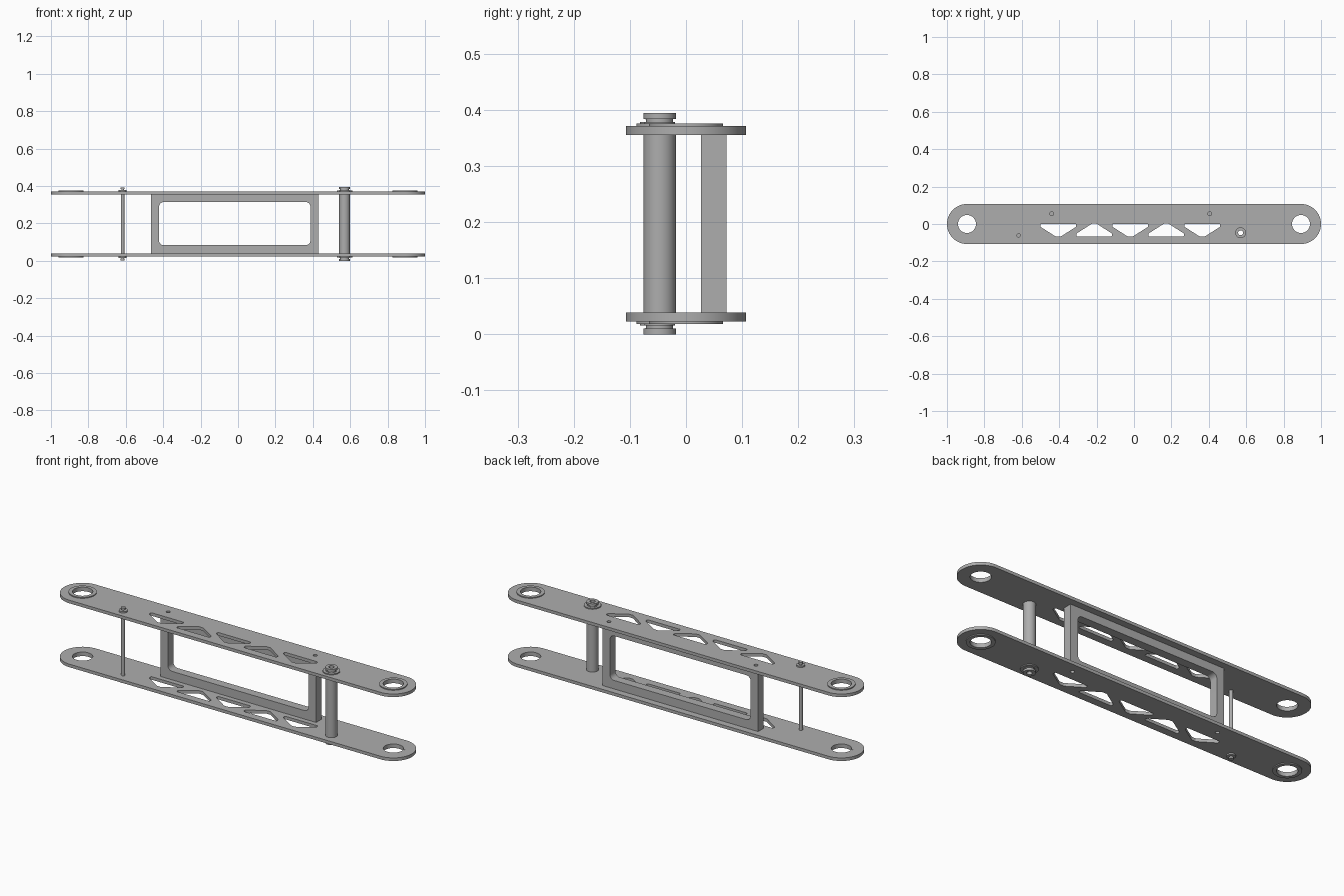
import bpy, math
from mathutils import Vector, Matrix

cube = bpy.data.objects.get("Cube")
if cube:
    bpy.data.objects.remove(cube, do_unlink=True)

metal = bpy.data.materials.new("satin grey metal")
metal.use_nodes = True
GREY = (0.42, 0.42, 0.42, 1)
metal.diffuse_color = GREY
metal.node_tree.nodes["Principled BSDF"].inputs["Base Color"].default_value = GREY


def arc(cx, cy, r, a0, a1, n):
    return [Vector((cx + r * math.cos(math.radians(a0 + (a1 - a0) * i / n)),
                    cy + r * math.sin(math.radians(a0 + (a1 - a0) * i / n)))) for i in range(n + 1)]


def circle(cx, cy, r, n=40):
    return arc(cx, cy, r, 0, 360, n)[:-1]


def rounded(points, r, n=5):
    """Polygon with every corner eased by a small curve."""
    pts, out = [Vector(p) for p in points], []
    for i, p in enumerate(pts):
        a = (pts[i - 1] - p).normalized()
        b = (pts[(i + 1) % len(pts)] - p).normalized()
        half = a.angle(b) / 2
        centre = p + (a + b).normalized() * r / math.sin(half)
        start = p + a * r / math.tan(half) - centre
        turn = start.angle_signed(p + b * r / math.tan(half) - centre)
        for k in range(n + 1):
            t = -turn * k / n
            out.append(centre + Matrix.Rotation(t, 2) @ start)
    return out


def finish(obj):
    obj.data.materials.clear()
    obj.data.materials.append(metal)
    bpy.ops.object.select_all(action="DESELECT")
    obj.select_set(True)
    bpy.context.view_layer.objects.active = obj
    bpy.ops.object.shade_smooth_by_angle(angle=math.radians(30))


def flat_part(name, loops, thickness, matrix):
    """Extruded outline (first loop) with holes (other loops)."""
    curve = bpy.data.curves.new(name, "CURVE")
    curve.dimensions, curve.fill_mode, curve.extrude = "2D", "BOTH", thickness / 2
    for loop in loops:
        spline = curve.splines.new("POLY")
        spline.points.add(len(loop) - 1)
        for point, p in zip(spline.points, loop):
            point.co = (p.x, p.y, 0, 1)
        spline.use_cyclic_u = True
    helper = bpy.data.objects.new(name + "_outline", curve)
    bpy.context.collection.objects.link(helper)
    mesh = bpy.data.meshes.new_from_object(helper.evaluated_get(bpy.context.evaluated_depsgraph_get()))
    bpy.data.objects.remove(helper, do_unlink=True)
    obj = bpy.data.objects.new(name, mesh)
    bpy.context.collection.objects.link(obj)
    obj.matrix_world = matrix
    # Weld caps to walls
    import bmesh
    bm = bmesh.new()
    bm.from_mesh(mesh)
    bmesh.ops.remove_doubles(bm, verts=bm.verts, dist=1e-5)
    bmesh.ops.recalc_face_normals(bm, faces=bm.faces)
    bm.to_mesh(mesh)
    bm.free()
    finish(obj)


def lathe(name, profile, x, y, n=40):
    """Closed (radius, z) profile revolved about a vertical axis."""
    m = len(profile)
    verts = [(r * math.cos(math.tau * i / n), r * math.sin(math.tau * i / n), z)
             for i in range(n) for r, z in profile]
    faces = [(i * m + j, (i + 1) % n * m + j, (i + 1) % n * m + (j + 1) % m, i * m + (j + 1) % m)
             for i in range(n) for j in range(m)]
    mesh = bpy.data.meshes.new(name)
    mesh.from_pydata(verts, [], faces)
    obj = bpy.data.objects.new(name, mesh)
    bpy.context.collection.objects.link(obj)
    obj.location = (x, y, 0)
    finish(obj)


MID = 0.197       # half of total height
END = 0.893       # end hole position
ROD = (-0.617, -0.061)
TUBE = (0.57, -0.047)

# Side plate outline, end holes, fixing holes and lattice cut-outs
loops = [arc(END, 0, 0.107, -90, 90, 32) + arc(-END, 0, 0.107, 90, 270, 32)]
loops += [circle(s * END, 0, 0.056) for s in (-1, 1)]
loops += [circle(x, 0.055, 0.01, 20) for x in (-0.44, 0.405)]
loops += [circle(*ROD, 0.0095, 20), circle(*TUBE, 0.027)]
for i in range(5):
    cx, s = -0.405 + 0.1925 * i, 1 if i % 2 else -1
    tri = [(-0.095, -0.034), (0.095, -0.034), (0.095, -0.018), (0.012, 0.035), (-0.012, 0.035), (-0.095, -0.018)]
    loops.append(rounded([(cx + x, -0.033 + s * y) for x, y in tri][::s], 0.006))

for name, sign in (("lower", -1), ("upper", 1)):
    flat_part(name + "_plate", loops, 0.016, Matrix.Translation((0, 0, MID + sign * 0.166)))

    def z(d):
        return MID + sign * d
    # Flanged bushings in the end holes
    for side, x in (("right", -END), ("left", END)):
        lathe(f"{name}_{side}_bushing", [(0.048, z(0.158)), (0.056, z(0.158)), (0.056, z(0.174)),
              (0.066, z(0.174)), (0.066, z(0.179)), (0.048, z(0.179))][::sign], x, 0, 48)
    # Retaining clips on the cross members
    lathe(name + "_tube_clip", [(0.02, z(0.174)), (0.041, z(0.174)), (0.041, z(0.179)), (0.02, z(0.179))][::sign], *TUBE)
    lathe(name + "_rod_clip", [(0.006, z(0.174)), (0.021, z(0.174)), (0.021, z(0.181)), (0.006, z(0.181))][::sign], *ROD, 24)

# Spacer tube with grooved ends
half = [(0.029, 0.158), (0.027, 0.158), (0.027, 0.181), (0.024, 0.181), (0.024, 0.187), (0.029, 0.187), (0.029, 0.197)]
outer = [(r, MID - d) for r, d in half[::-1]] + [(r, MID + d) for r, d in half]
lathe("spacer_tube", [(0.013, 0)] + outer + [(0.013, 2 * MID)], *TUBE)

# Thin cross rod with grooved ends
half = [(0.0095, 0.181), (0.007, 0.181), (0.007, 0.186), (0.011, 0.186), (0.011, 0.195)]
outer = [(r, MID - d) for r, d in half[::-1]] + [(r, MID + d) for r, d in half]
lathe("cross_rod", [(0, MID - 0.195)] + outer + [(0, MID + 0.195)], *ROD, 24)

# Rectangular window frame between the plates
box = [Vector(p) for p in ((-0.465, 0.039), (0.43, 0.039), (0.43, 0.355), (-0.465, 0.355))]
window = rounded([(-0.422, 0.083), (0.387, 0.083), (0.387, 0.314), (-0.422, 0.314)], 0.025, 8)
flat_part("window_frame", [box, window], 0.045,
          Matrix.Translation((0, 0.0495, 0)) @ Matrix.Rotation(math.pi / 2, 4, "X"))
